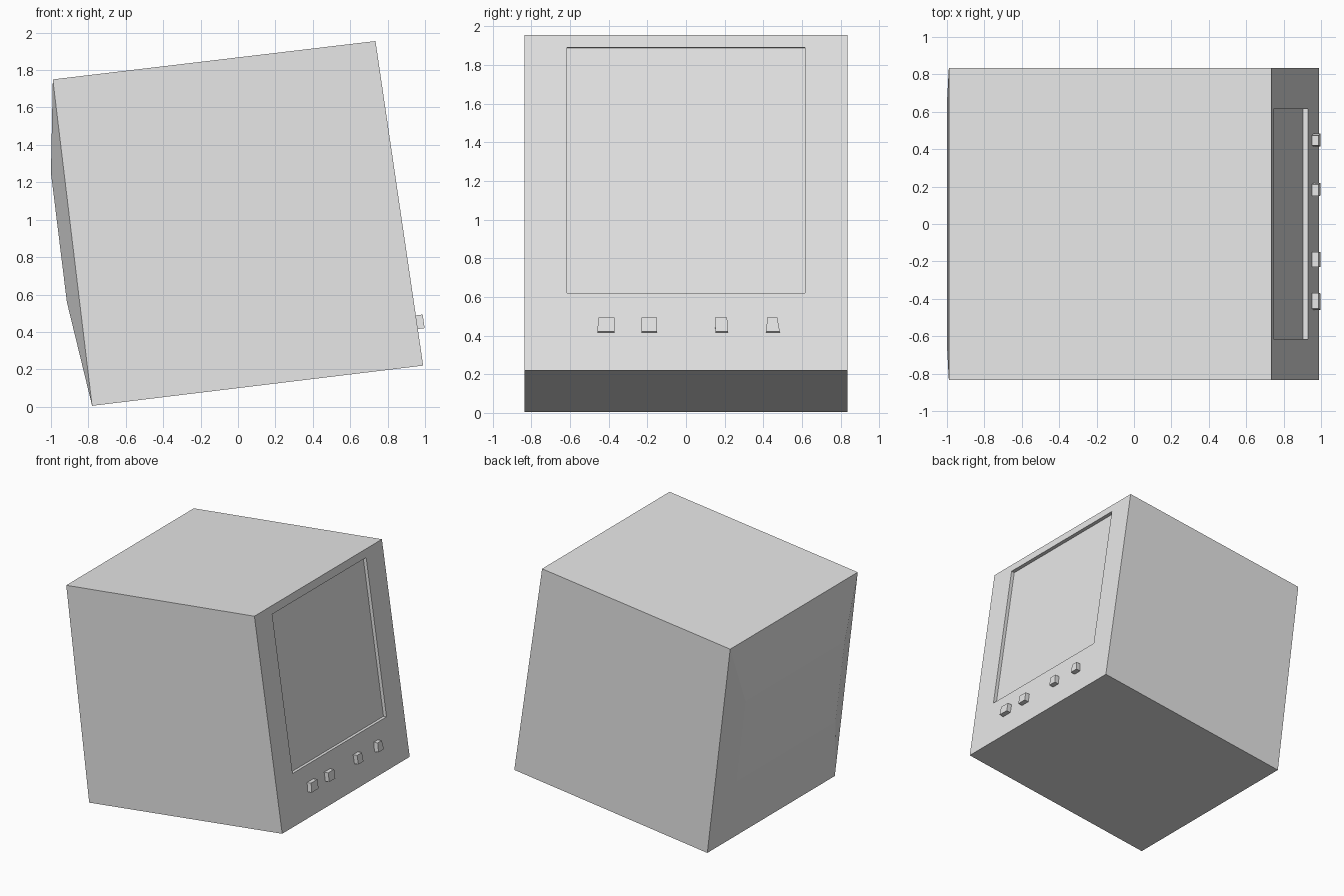
import bpy
import bmesh
from mathutils import Vector

cube = bpy.data.objects.get("Cube")
if cube:
    bpy.data.objects.remove(cube)

grey = bpy.data.materials.new("light_grey")
grey.use_nodes = True
colour = (0.8, 0.8, 0.8, 1)
grey.diffuse_color = colour
grey.node_tree.nodes["Principled BSDF"].inputs["Base Color"].default_value = colour

HALF = 0.835                          # half the cabinet width
TILT = Vector((0.993, 0, 0.119))      # direction the screen faces
FRONT_LOW, FRONT_HIGH = Vector((0.99, 0, 0.22)), Vector((0.735, 0, 1.955))
BACK_LOW, BACK_HIGH = Vector((-0.78, 0, 0.005)), Vector((-0.99, 0, 1.75))


def finish(name, bm):
    bmesh.ops.recalc_face_normals(bm, faces=bm.faces)
    mesh = bpy.data.meshes.new(name)
    bm.to_mesh(mesh)
    bm.free()
    mesh.materials.append(grey)
    obj = bpy.data.objects.new(name, mesh)
    bpy.context.collection.objects.link(obj)
    return obj


def on_front(y, z):
    """Point on the leaning front panel."""
    t = (z - FRONT_LOW.z) / (FRONT_HIGH.z - FRONT_LOW.z)
    p = FRONT_LOW.lerp(FRONT_HIGH, t)
    return Vector((p.x, y, p.z))


def ring(bm, low, high, half):
    """Four corners of a panel spanning the width."""
    return [bm.verts.new((p.x, s * half, p.z))
            for p, s in ((low, -1), (low, 1), (high, 1), (high, -1))]


def bridge(bm, a, b):
    for i in range(4):
        j = (i + 1) % 4
        bm.faces.new((a[i], a[j], b[j], b[i]))


# Cabinet: bulged back, leaning front with a recessed screen
bm = bmesh.new()
rings = [
    ring(bm, Vector((-0.915, 0, 0.56)), Vector((-1.0, 0, 1.25)), 0.65),
    ring(bm, BACK_LOW, BACK_HIGH, HALF),
    ring(bm, FRONT_LOW, FRONT_HIGH, HALF),
    ring(bm, on_front(0, 0.62), on_front(0, 1.89), 0.615),
    ring(bm, on_front(0, 0.62) - TILT * 0.028,
         on_front(0, 1.89) - TILT * 0.028, 0.615),
]
for a, b in zip(rings, rings[1:]):
    bridge(bm, a, b)
bm.faces.new(rings[0])
bm.faces.new(rings[-1])
finish("cabinet", bm)

# Control knobs: small blocks, slightly tapered and skewed
for i, (y, width, taper, skew) in enumerate((
        (-0.415, 0.088, 0.95, 0.004), (-0.19, 0.078, 1.0, 0),
        (0.185, 0.066, 0.95, -0.004), (0.45, 0.07, 0.75, -0.004))):
    bm = bmesh.new()
    bmesh.ops.create_cube(bm, size=1)
    for v in bm.verts:
        upper = v.co.z > 0
        across = y + v.co.y * width * (taper if upper else 1) + (skew if upper else 0)
        base = on_front(across, 0.452 + v.co.z * 0.073)
        v.co = base + TILT * (0.037 if v.co.x > 0 else -0.01)
    finish(f"knob_{i + 1}", bm)
